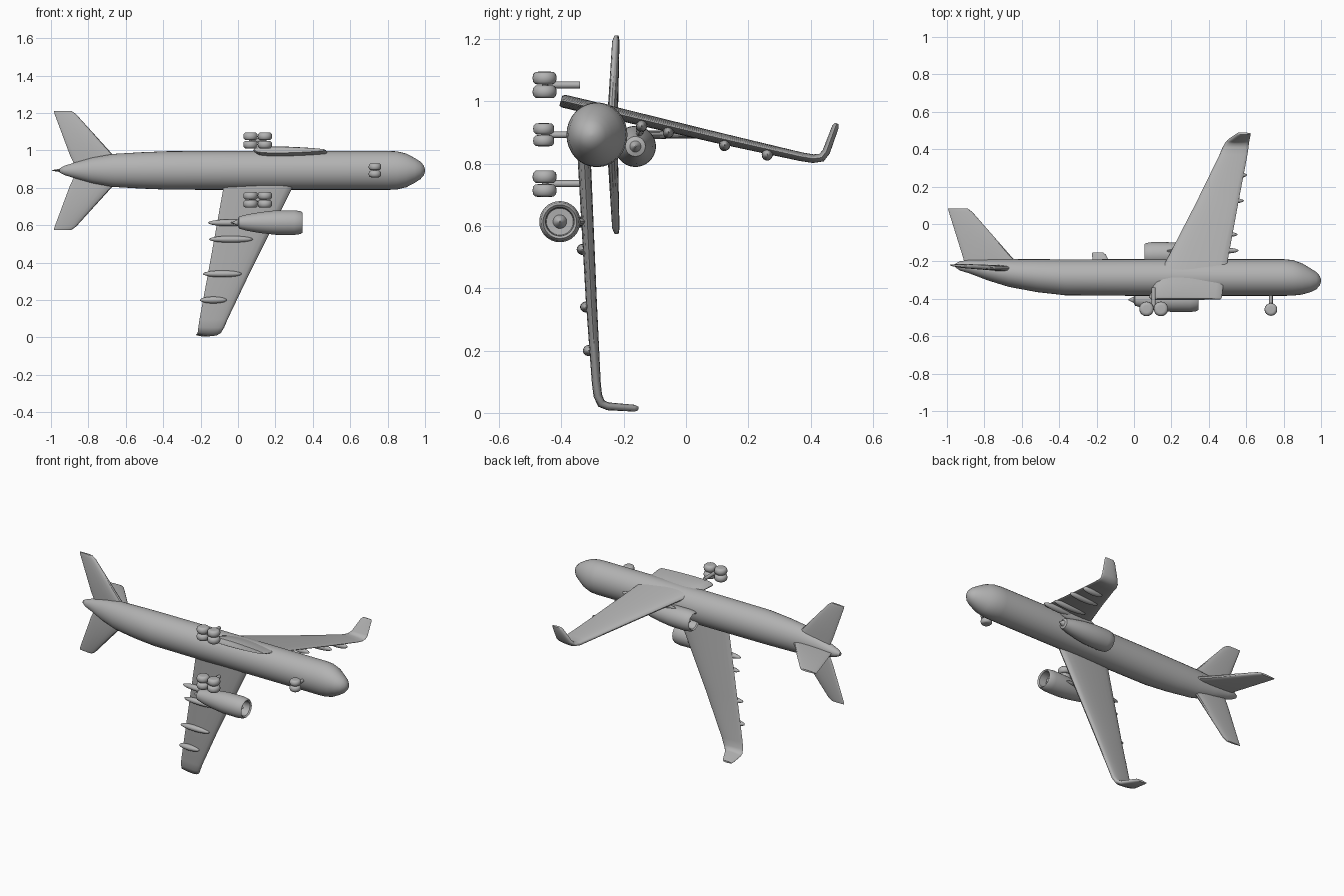
import bpy, bmesh, math
from mathutils import Matrix

if "Cube" in bpy.data.objects:
    bpy.data.objects.remove(bpy.data.objects["Cube"])

grey = bpy.data.materials.new("plain grey")
grey.use_nodes = True
COLOUR = (0.45, 0.45, 0.45, 1)
grey.diffuse_color = COLOUR
grey.node_tree.nodes["Principled BSDF"].inputs["Base Color"].default_value = COLOUR

# Left wing placement: the right wing mirrored in x and swung about the fuselage
SWING = Matrix(((-1, 0, 0, 0.40),
                (0, 0.28, -0.96, 0.434 + 0.28 * 0.277 + 0.96 * 0.03),
                (0, 0.96, 0.28, 0.815 + 0.96 * 0.277 - 0.28 * 0.03),
                (0, 0, 0, 1)))


def finish(name, bm, matrix=None, angle=40):
    if matrix:
        bmesh.ops.transform(bm, matrix=matrix, verts=bm.verts)
    bmesh.ops.recalc_face_normals(bm, faces=bm.faces)
    mesh = bpy.data.meshes.new(name)
    bm.to_mesh(mesh)
    bm.free()
    mesh.materials.append(grey)
    obj = bpy.data.objects.new(name, mesh)
    bpy.context.collection.objects.link(obj)
    bpy.ops.object.select_all(action='DESELECT')
    obj.select_set(True)
    bpy.context.view_layer.objects.active = obj
    bpy.ops.object.shade_smooth_by_angle(angle=math.radians(angle))
    return obj


def loft(name, rings, matrix=None, angle=40):
    """Skin a list of equal rings and cap both ends."""
    bm = bmesh.new()
    loops = [[bm.verts.new(p) for p in ring] for ring in rings]
    n = len(loops[0])
    for a, b in zip(loops, loops[1:]):
        for i in range(n):
            j = (i + 1) % n
            bm.faces.new((a[i], a[j], b[j], b[i]))
    bm.faces.new(loops[0])
    bm.faces.new(loops[-1])
    return finish(name, bm, matrix, angle)


def oval(x, yc, zc, ry, rz, n=32):
    return [(x, yc + ry * math.cos(2 * math.pi * i / n),
             zc + rz * math.sin(2 * math.pi * i / n)) for i in range(n)]


def foil(lead, trail, y, z, thick, tilt, n=20):
    """Rounded wing section; tilt turns its thickness from y towards z."""
    ring = []
    t = math.radians(tilt)
    for i in range(n):
        a = 2 * math.pi * i / n
        c = 0.5 - 0.5 * math.cos(a)
        h = math.copysign(abs(math.sin(a)) ** 0.7, math.sin(a))
        h *= thick / 2 * (1.08 - 0.6 * c)
        ring.append((lead + (trail - lead) * c, y + h * math.cos(t), z + h * math.sin(t)))
    return ring


def blob(name, centre, radii, matrix=None):
    bm = bmesh.new()
    bmesh.ops.create_uvsphere(bm, u_segments=20, v_segments=12, radius=1)
    bmesh.ops.transform(bm, verts=bm.verts,
                        matrix=Matrix.Translation(centre) @ Matrix.Diagonal((*radii, 1)))
    return finish(name, bm, matrix)


def rod(name, centre, radius, length, axis):
    bm = bmesh.new()
    bmesh.ops.create_cone(bm, cap_ends=True, segments=16, radius1=radius,
                          radius2=radius, depth=length)
    turn = {"x": Matrix.Rotation(math.pi / 2, 4, 'Y'),
            "y": Matrix.Rotation(math.pi / 2, 4, 'X'), "z": Matrix()}[axis]
    bmesh.ops.transform(bm, verts=bm.verts, matrix=Matrix.Translation(centre) @ turn)
    return finish(name, bm)


# Fuselage: x, centre y, half height in y, half width in z
ZC = 0.893
body = [(-0.955, -0.222, 0.010, 0.010), (-0.93, -0.224, 0.025, 0.024),
        (-0.88, -0.228, 0.036, 0.040), (-0.78, -0.246, 0.056, 0.068),
        (-0.67, -0.262, 0.074, 0.088), (-0.52, -0.276, 0.088, 0.097),
        (-0.37, -0.285, 0.096, 0.103), (0.0, -0.286, 0.098, 0.104),
        (0.80, -0.286, 0.098, 0.104), (0.85, -0.288, 0.095, 0.102),
        (0.90, -0.294, 0.083, 0.090), (0.945, -0.301, 0.063, 0.066),
        (0.975, -0.303, 0.046, 0.047), (0.993, -0.303, 0.026, 0.027),
        (1.0, -0.303, 0.006, 0.006)]
loft("fuselage", [oval(x, y, ZC, ry, rz) for x, y, ry, rz in body], angle=60)

# Tail fin: sections stacked upward along y
fin = [(-0.60, -0.90, -0.23, 0.036), (-0.655, -0.915, -0.175, 0.034),
       (-0.865, -0.99, 0.065, 0.026), (-0.89, -0.995, 0.083, 0.014)]
loft("tail_fin", [[(x, y, ZC + h) for x, h, _ in foil(a, b, 0, 0, t, 0)]
                  for a, b, y, t in fin])

# Tailplanes: slightly raised at the tips, trailing edge higher
for side, label in ((1, "left"), (-1, "right")):
    rings = []
    for a, b, y, dz, t in [(-0.60, -0.87, -0.235, 0.02, 0.040),
                           (-0.67, -0.90, -0.232, 0.085, 0.036),
                           (-0.865, -0.98, -0.224, 0.30, 0.027),
                           (-0.89, -0.985, -0.222, 0.318, 0.014)]:
        rings.append([(px, py - 0.06 * (px - (a + b) / 2), pz)
                      for px, py, pz in foil(a, b, y, ZC + side * dz, t, 0)])
    loft(label + "_tailplane", rings)

# Wing with upturned winglet: leading x, trailing x, y, z, thickness, tilt
wing = [(0.31, -0.065, -0.331, 0.885, 0.040, 0), (0.32, -0.07, -0.330, 0.875, 0.050, 0),
        (0.291, -0.078, -0.326, 0.80, 0.050, 0), (0.07, -0.157, -0.304, 0.36, 0.042, 0),
        (-0.056, -0.206, -0.288, 0.096, 0.034, 0), (-0.073, -0.212, -0.283, 0.055, 0.033, 12),
        (-0.088, -0.215, -0.272, 0.030, 0.033, 45), (-0.105, -0.218, -0.250, 0.021, 0.030, 80),
        (-0.150, -0.224, -0.165, 0.015, 0.026, 85), (-0.163, -0.223, -0.153, 0.014, 0.014, 85)]

# Nacelle outline with nozzle cone, intake lip and spinner: x, radius
nacelle = [(-0.03, 0.002), (0.0, 0.018), (0.005, 0.032), (0.05, 0.044), (0.12, 0.056),
           (0.20, 0.065), (0.30, 0.066), (0.335, 0.061), (0.345, 0.054), (0.337, 0.046),
           (0.29, 0.043), (0.288, 0.022), (0.31, 0.014), (0.322, 0.002)]

# Flap fairings: z, rear x, front x, y
fairings = [(0.613, -0.16, 0.06, -0.336), (0.525, -0.155, 0.08, -0.331),
            (0.34, -0.188, 0.02, -0.320), (0.20, -0.204, -0.06, -0.311)]

for label, m in (("right", None), ("left", SWING)):
    loft(label + "_wing", [foil(*s) for s in wing], m, 50)
    loft(label + "_engine", [oval(x, -0.405, 0.614, r, r) for x, r in nacelle], m)
    blob(label + "_engine_pylon", (0.09, -0.345, 0.614), (0.14, 0.030, 0.014), m)
    for i, (z, x0, x1, y) in enumerate(fairings):
        blob(f"{label}_flap_fairing_{i + 1}", ((x0 + x1) / 2, y, z),
             ((x1 - x0) / 2, 0.020, 0.018), m)


# Wheels: short rounded discs spinning about z
def wheel(name, x, y, z, radius, width):
    w = width / 2
    steps = [(-w, 0.5), (-w * 0.95, 0.75), (-w * 0.6, 0.94), (0, 1),
             (w * 0.6, 0.94), (w * 0.95, 0.75), (w, 0.5)]
    loft(name, [[(x + px, y + py, z + dz) for _, px, py in oval(0, 0, 0, radius * k, radius * k, 24)]
                for dz, k in steps], angle=60)


# Main landing gear: four-wheel bogies
for label, zc in (("left", 1.053), ("right", 0.736)):
    for i, x in enumerate((0.067, 0.144)):
        rod(f"{label}_gear_axle_{i + 1}", (x, -0.454, zc), 0.009, 0.05, "z")
        for j, dz in enumerate((-0.022, 0.022)):
            wheel(f"{label}_main_wheel_{2 * i + j + 1}", x, -0.454, zc + dz, 0.039, 0.041)
    rod(label + "_gear_beam", (0.105, -0.450, zc), 0.010, 0.08, "x")
    rod(label + "_gear_leg", (0.105, -0.396, zc), 0.011, 0.112, "y")

# Nose landing gear
rod("nose_gear_leg", (0.732, -0.405, ZC), 0.010, 0.10, "y")
rod("nose_gear_axle", (0.732, -0.457, ZC), 0.008, 0.04, "z")
for j, dz in enumerate((-0.019, 0.019)):
    wheel(f"nose_wheel_{j + 1}", 0.732, -0.457, ZC + dz, 0.034, 0.036)
